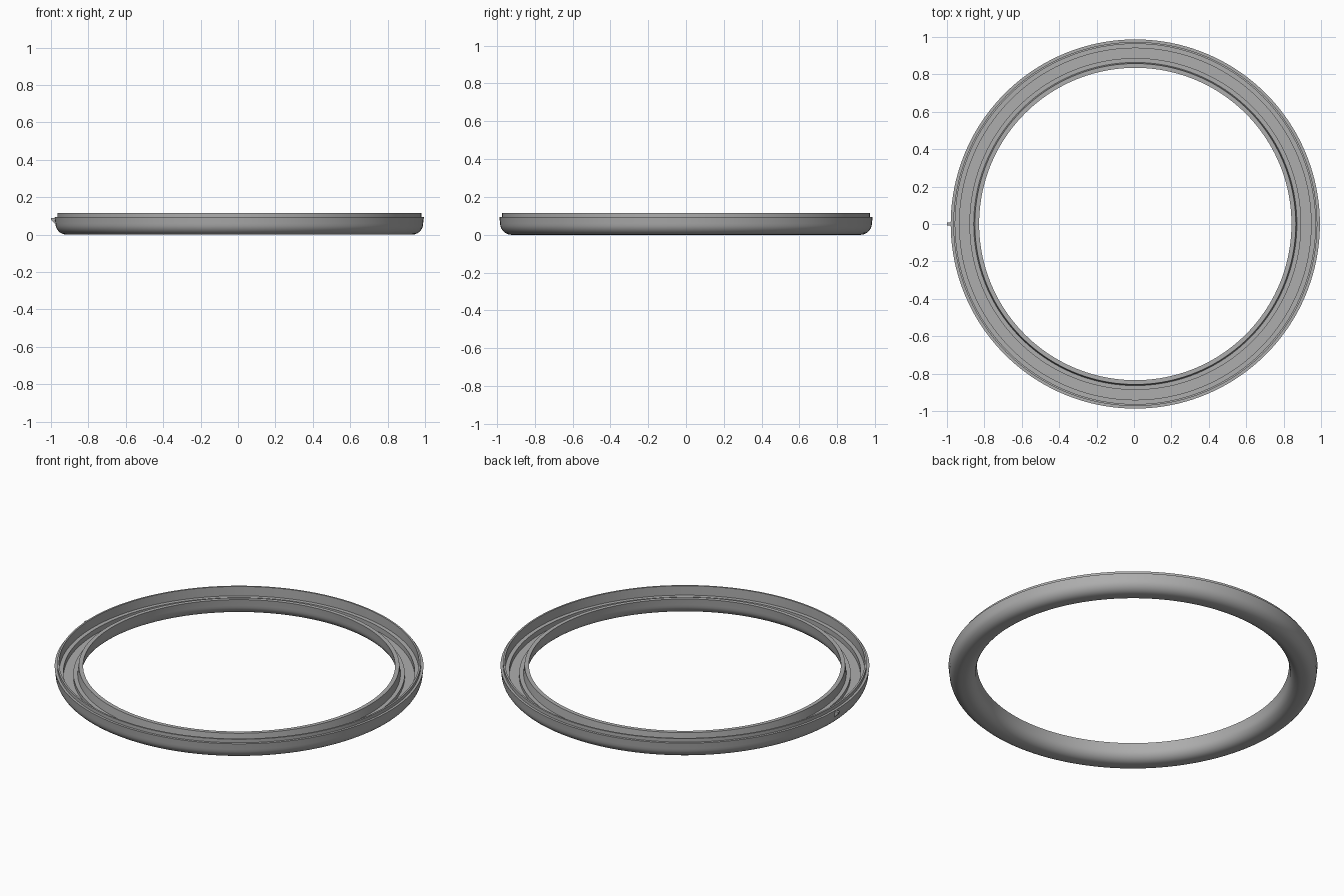
import bpy, bmesh, math

cube = bpy.data.objects.get("Cube")
if cube:
    bpy.data.objects.remove(cube)

grey = bpy.data.materials.new("plain grey")
grey.use_nodes = True
colour = (0.42, 0.42, 0.42, 1)
grey.diffuse_color = colour
grey.node_tree.nodes["Principled BSDF"].inputs["Base Color"].default_value = colour

CENTRE_X = 0.007
SEGMENTS = 160


def finish(bm, name):
    bmesh.ops.recalc_face_normals(bm, faces=bm.faces)
    mesh = bpy.data.meshes.new(name)
    bm.to_mesh(mesh)
    bm.free()
    mesh.materials.append(grey)
    obj = bpy.data.objects.new(name, mesh)
    bpy.context.collection.objects.link(obj)
    obj.location.x = CENTRE_X
    bpy.ops.object.select_all(action="DESELECT")
    obj.select_set(True)
    bpy.context.view_layer.objects.active = obj
    bpy.ops.object.shade_smooth_by_angle(angle=math.radians(35))
    return obj


def lathe(name, profile):
    """Spin a closed (radius, height) profile around the z axis."""
    bm = bmesh.new()
    verts = [bm.verts.new((r, 0, z)) for r, z in profile]
    edges = [bm.edges.new((a, b)) for a, b in zip(verts, verts[1:] + verts[:1])]
    bmesh.ops.spin(bm, geom=verts + edges, cent=(0, 0, 0), axis=(0, 0, 1),
                   angle=math.tau, steps=SEGMENTS, use_merge=True)
    bmesh.ops.remove_doubles(bm, verts=bm.verts, dist=0.0001)
    return finish(bm, name)


def corner(r, z, width, height, steps=7):
    """Rounded lower corner from the wall down to the flat base."""
    return [(r - width * (1 - math.cos(a)), z - height * math.sin(a))
            for a in (math.pi / 2 * i / steps for i in range(steps + 1))]


# Channel section: rounded outside, stepped inside, raised rim on the outer wall
outer = [(0.987, 0.095)] + corner(0.983, 0.06, 0.06, 0.06)
inner = corner(0.84, 0.06, -0.06, 0.06)[::-1] + [(0.835, 0.097)]
inside = [(0.858, 0.097), (0.864, 0.05), (0.887, 0.05), (0.887, 0.03),
          (0.94, 0.03), (0.94, 0.06), (0.963, 0.06), (0.963, 0.115)]
rim = [(0.973, 0.115), (0.973, 0.095)]
lathe("ring_channel", outer + inner + inside + rim)

# Small wedge marker on the right side of the ring
bm = bmesh.new()
section = [(-0.975, 0.09), (-1.007, 0.09), (-1.007, 0.08), (-0.978, 0.05)]
face = bm.faces.new([bm.verts.new((x, -0.009, z)) for x, z in section])
extruded = bmesh.ops.extrude_face_region(bm, geom=[face])
bmesh.ops.translate(bm, vec=(0, 0.018, 0),
                    verts=[v for v in extruded["geom"] if isinstance(v, bmesh.types.BMVert)])
finish(bm, "marker_tab")
